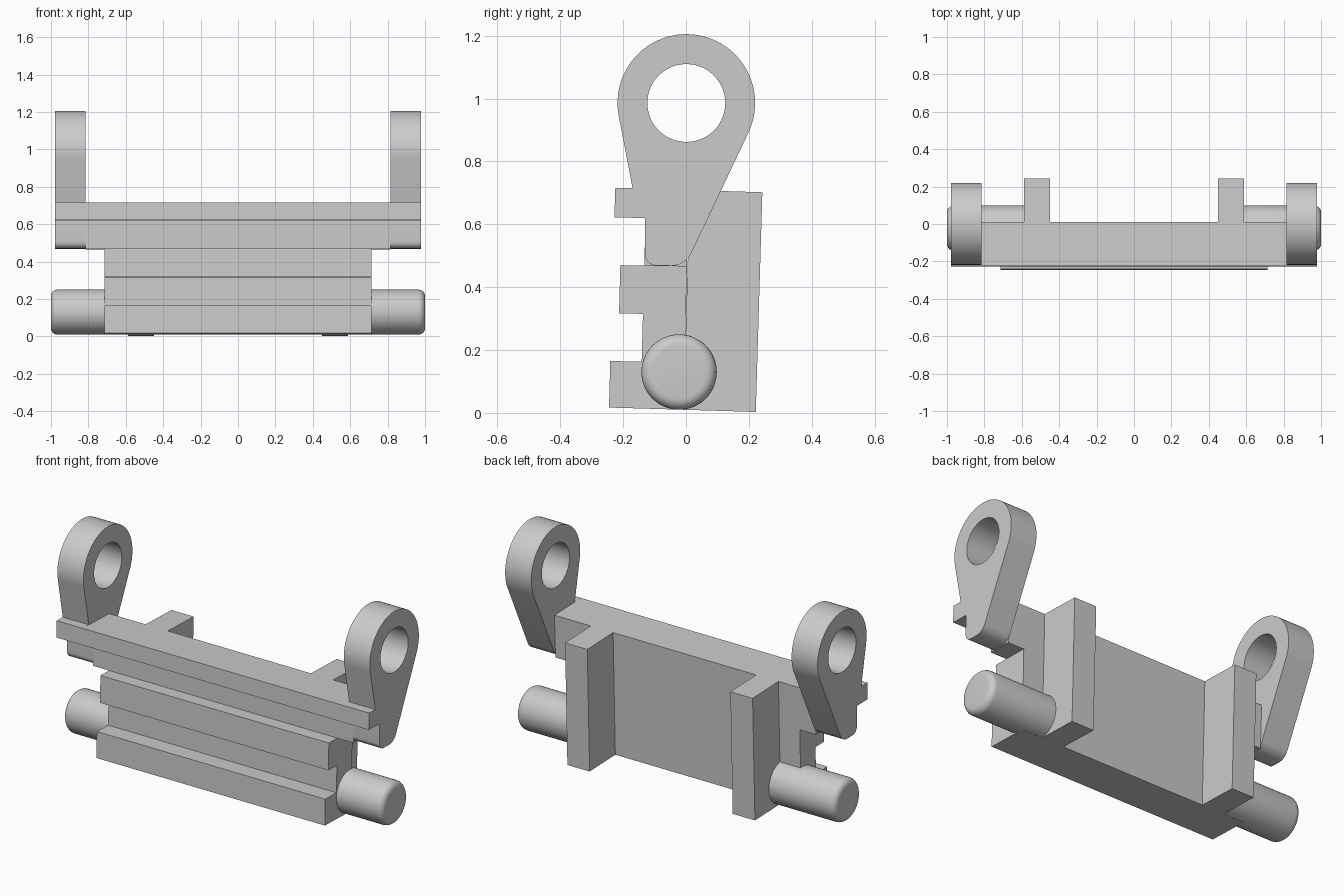
import bpy, bmesh, math
from mathutils import Vector

if "Cube" in bpy.data.objects:
    bpy.data.objects.remove(bpy.data.objects["Cube"])

grey = bpy.data.materials.new("plain grey")
grey.diffuse_color = (0.6, 0.6, 0.6, 1)
grey.use_nodes = True
grey.node_tree.nodes["Principled BSDF"].inputs["Base Color"].default_value = grey.diffuse_color


def finish(bm, name, smooth=True):
    bmesh.ops.recalc_face_normals(bm, faces=bm.faces)
    me = bpy.data.meshes.new(name)
    bm.to_mesh(me)
    bm.free()
    ob = bpy.data.objects.new(name, me)
    bpy.context.collection.objects.link(ob)
    me.materials.append(grey)
    if smooth:
        bpy.ops.object.select_all(action='DESELECT')
        ob.select_set(True)
        bpy.context.view_layer.objects.active = ob
        bpy.ops.object.shade_smooth_by_angle(angle=math.radians(30))
    return ob


def prism(name, loops, x0, x1, smooth=False):
    """Extrude closed (y, z) loops (outline, then holes) from x0 to x1."""
    bm = bmesh.new()
    edges = []
    for pts in loops:
        vs = [bm.verts.new((x0, y, z)) for y, z in pts]
        edges += [bm.edges.new((vs[i - 1], vs[i])) for i in range(len(vs))]
    bmesh.ops.triangle_fill(bm, edges=edges, use_beauty=True, normal=(1, 0, 0))
    ext = bmesh.ops.extrude_face_region(bm, geom=bm.faces[:], use_keep_orig=True)
    moved = [g for g in ext["geom"] if isinstance(g, bmesh.types.BMVert)]
    bmesh.ops.translate(bm, verts=moved, vec=(x1 - x0, 0, 0))
    return finish(bm, name, smooth)


def arc(cy, cz, r, a0, a1, n):
    return [(cy + r * math.cos(math.radians(a0 + (a1 - a0) * i / n)),
             cz + r * math.sin(math.radians(a0 + (a1 - a0) * i / n))) for i in range(n + 1)]


# Grooved plate: narrow lower half and wider upper half
prism("lower_plate", [[(-0.245, 0.017), (-0.241, 0.165), (-0.141, 0.163), (-0.137, 0.315),
                       (-0.213, 0.317), (-0.209, 0.47), (0.003, 0.466), (-0.008, 0.01)]],
      -0.715, 0.715)
prism("upper_plate", [[(-0.132, 0.4685), (-0.13, 0.62), (-0.228, 0.622), (-0.225, 0.716),
                       (0.012, 0.709), (0.003, 0.466)]], -0.815, 0.815)

# Lug outline: round eye, tapering neck, rounded foot and the end of the top strip
lug = (arc(0.001, 0.986, 0.219, -25, 192, 48)
       + [(-0.17, 0.715), (-0.225, 0.716), (-0.228, 0.622), (-0.13, 0.62)]
       + arc(-0.094, 0.506, 0.037, 180, 270, 8)
       + arc(-0.047, 0.539, 0.071, 270, 335, 10))
eye = arc(0.001, 0.986, 0.124, 0, 360, 48)[:-1]

for side, s in (("left", -1), ("right", 1)):
    prism(side + "_lug", [lug, eye], s * 0.815, s * 0.978, True)

    # Rear rib
    prism(side + "_rib", [[(-0.008, 0.01), (0.222, 0.003), (0.243, 0.702), (0.012, 0.709)]],
          s * 0.448, s * 0.587)

    # Pivot pin with a rounded outer end, lathed around the x axis
    r, f = 0.12, 0.035
    prof = [(0.5, 0), (0.5, r)] + [(1 - f + a, r - f + b) for b, a in arc(0, 0, f, 0, 90, 6)] + [(1, 0)]
    bm = bmesh.new()
    vs = [bm.verts.new((s * x, -0.022, 0.13 + h)) for x, h in prof]
    es = [bm.edges.new((vs[i], vs[i + 1])) for i in range(len(vs) - 1)]
    bmesh.ops.spin(bm, geom=vs + es, cent=Vector((0, -0.022, 0.13)), axis=(1, 0, 0),
                   angle=math.tau, steps=48, use_duplicate=False)
    bmesh.ops.remove_doubles(bm, verts=bm.verts, dist=1e-4)
    finish(bm, side + "_pivot_pin")
